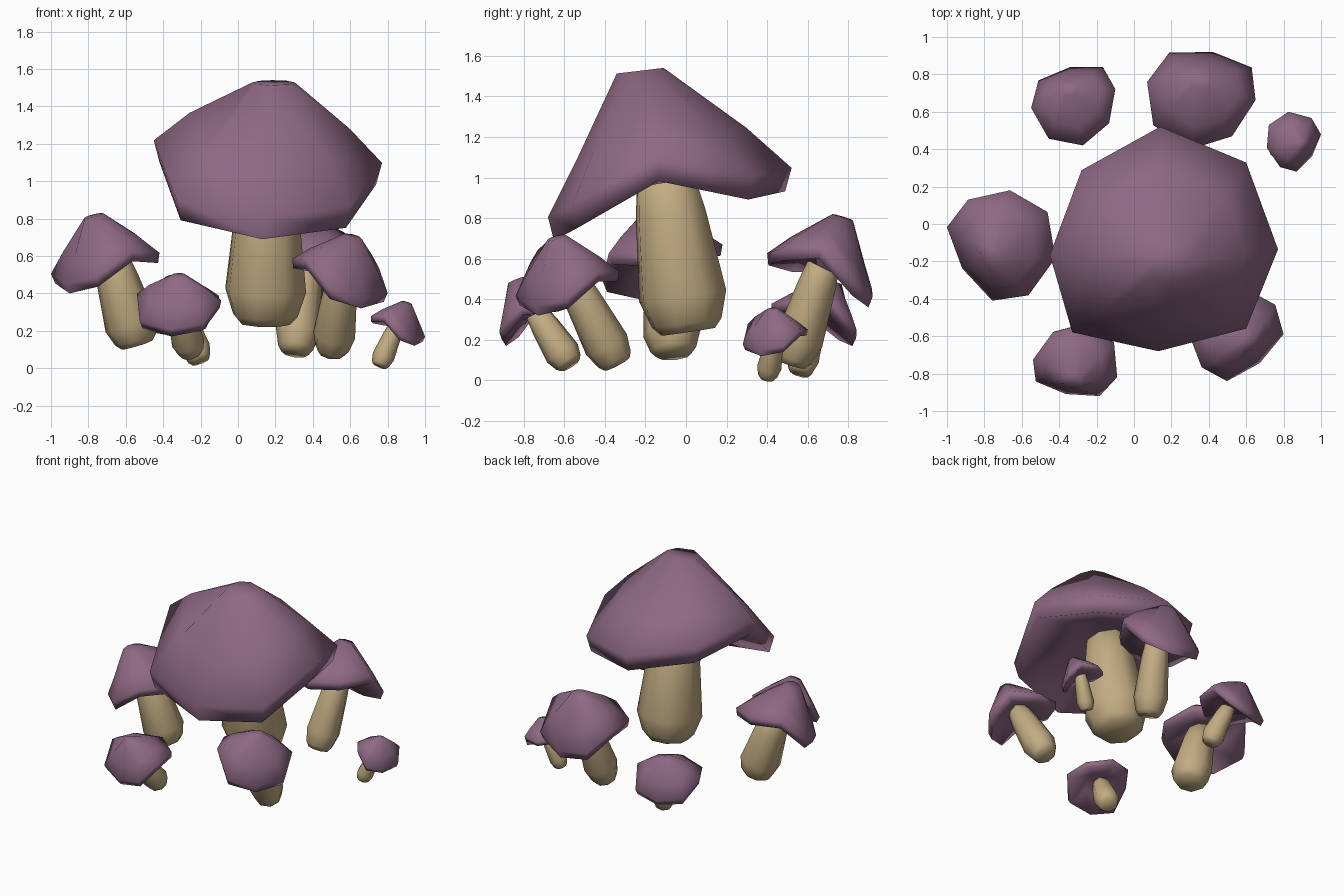
import bpy, bmesh, math
from mathutils import Vector, Matrix

if "Cube" in bpy.data.objects:
    bpy.data.objects.remove(bpy.data.objects["Cube"])


def material(name, rgb):
    m = bpy.data.materials.new(name)
    m.diffuse_color = (*rgb, 1)
    m.use_nodes = True
    m.node_tree.nodes["Principled BSDF"].inputs["Base Color"].default_value = m.diffuse_color
    return m


PURPLE = material("dusty_purple", (0.27, 0.14, 0.23))
TAN = material("warm_tan", (0.54, 0.41, 0.225))


def loft(name, rings, mat, angle):
    """Skin closed rings of points, closing both ends."""
    bm = bmesh.new()
    loops = [[bm.verts.new(p) for p in ring] for ring in rings]
    for a, b in zip(loops, loops[1:]):
        n = len(a)
        for i in range(n):
            bm.faces.new((a[i], a[(i + 1) % n], b[(i + 1) % n], b[i]))
    bm.faces.new(loops[0])
    bm.faces.new(loops[-1])
    bmesh.ops.recalc_face_normals(bm, faces=bm.faces)
    mesh = bpy.data.meshes.new(name)
    bm.to_mesh(mesh)
    bm.free()
    mesh.materials.append(mat)
    ob = bpy.data.objects.new(name, mesh)
    bpy.context.collection.objects.link(ob)
    bpy.ops.object.select_all(action='DESELECT')
    ob.select_set(True)
    bpy.context.view_layer.objects.active = ob
    bpy.ops.object.shade_smooth_by_angle(angle=math.radians(angle))


# Uneven eight-sided brim, drooping at the front
RIM = [Vector(p) for p in (
    (0.13, -0.67, 0.81), (0.60, -0.55, 0.87), (0.77, -0.13, 1.10), (0.60, 0.33, 1.01),
    (0.14, 0.52, 1.05), (-0.28, 0.29, 1.13), (-0.45, -0.16, 1.22), (-0.33, -0.57, 0.91))]
APEX = Vector((0.19, -0.22, 1.54))
HOLLOW = Vector((0.14, -0.10, 1.10))


def cap_rings():
    up = Vector((0, 0, 1))
    crown = []
    for p in RIM:                         # small, nearly flat crown
        d = Vector((p.x - APEX.x, p.y - APEX.y, 0)).normalized() * 0.115
        crown.append(APEX + d + up * (0.12 * d.y - 0.015))
    shoulder = [APEX.lerp(p, 0.70) + 0.05 * up for p in RIM]
    lip = [HOLLOW.lerp(p, 0.95) for p in RIM]
    for p, q in zip(lip, RIM):
        p.z = q.z - 0.115
    inner = [HOLLOW.lerp(p, 0.45) for p in lip]
    return [crown, shoulder, RIM, lip, inner]


def cap(name, lo, hi, yaw, tilt):
    """Turn the cap outwards, then fit it between two corners."""
    rot = Matrix.Rotation(math.radians(yaw), 3, 'Z') @ Matrix.Rotation(math.radians(tilt), 3, 'X')
    rings = [[rot @ p for p in ring] for ring in cap_rings()]
    pts = [p for ring in rings for p in ring]
    for k in range(3):
        a, b = min(p[k] for p in pts), max(p[k] for p in pts)
        for p in pts:
            p[k] = lo[k] + (p[k] - a) / (b - a) * (hi[k] - lo[k])
    loft(name, rings, PURPLE, 110)


# (position along the stem, share of full radius)
STEM_PROFILE = ((0, 0.62), (0.05, 0.80), (0.20, 1.0), (0.66, 0.80), (1, 0.55))


def stem(name, base, top, radius):
    base, top = Vector(base), Vector(top)
    rot = (top - base).to_track_quat('Z', 'Y')
    rings = []
    for t, r in STEM_PROFILE:
        c = base.lerp(top, t)
        rings.append([c + rot @ Vector((radius * r * math.cos(a), radius * r * math.sin(a), 0))
                      for a in [math.radians(45 * i + 22.5) for i in range(8)]])
    loft(name, rings, TAN, 110)


# name, cap low corner, cap high corner, yaw, tilt, stem base, stem top, stem radius
MUSHROOMS = (
    ("large", (-0.45, -0.68, 0.69), (0.77, 0.52, 1.54), 0, 0,
     (0.145, 0.01, 0.24), (0.16, -0.12, 1.12), 0.225),
    ("left", (-1.0, -0.41, 0.40), (-0.42, 0.18, 0.83), -58, 9,
     (-0.54, -0.06, 0.125), (-0.70, -0.11, 0.66), 0.142),
    ("front_left", (-0.54, -0.92, 0.17), (-0.09, -0.53, 0.51), -15, 18,
     (-0.25, -0.57, 0.075), (-0.33, -0.76, 0.37), 0.088),
    ("front_right", (0.29, -0.84, 0.32), (0.80, -0.33, 0.72), 40, 12,
     (0.50, -0.34, 0.08), (0.57, -0.60, 0.57), 0.114),
    ("small_right", (0.71, 0.28, 0.12), (1.0, 0.60, 0.36), 55, 12,
     (0.755, 0.40, 0.01), (0.865, 0.45, 0.27), 0.06),
    ("back", (0.07, 0.40, 0.36), (0.65, 0.92, 0.82), 168, 9,
     (0.305, 0.52, 0.08), (0.38, 0.71, 0.67), 0.118),
    ("back_left", (-0.55, 0.42, 0.17), (-0.10, 0.84, 0.50), 190, 12,
     (-0.20, 0.56, 0.035), (-0.32, 0.65, 0.36), 0.08),
)

for name, lo, hi, yaw, tilt, base, top, radius in MUSHROOMS:
    cap(name + "_mushroom_cap", lo, hi, yaw, tilt)
    stem(name + "_mushroom_stem", base, top, radius)
